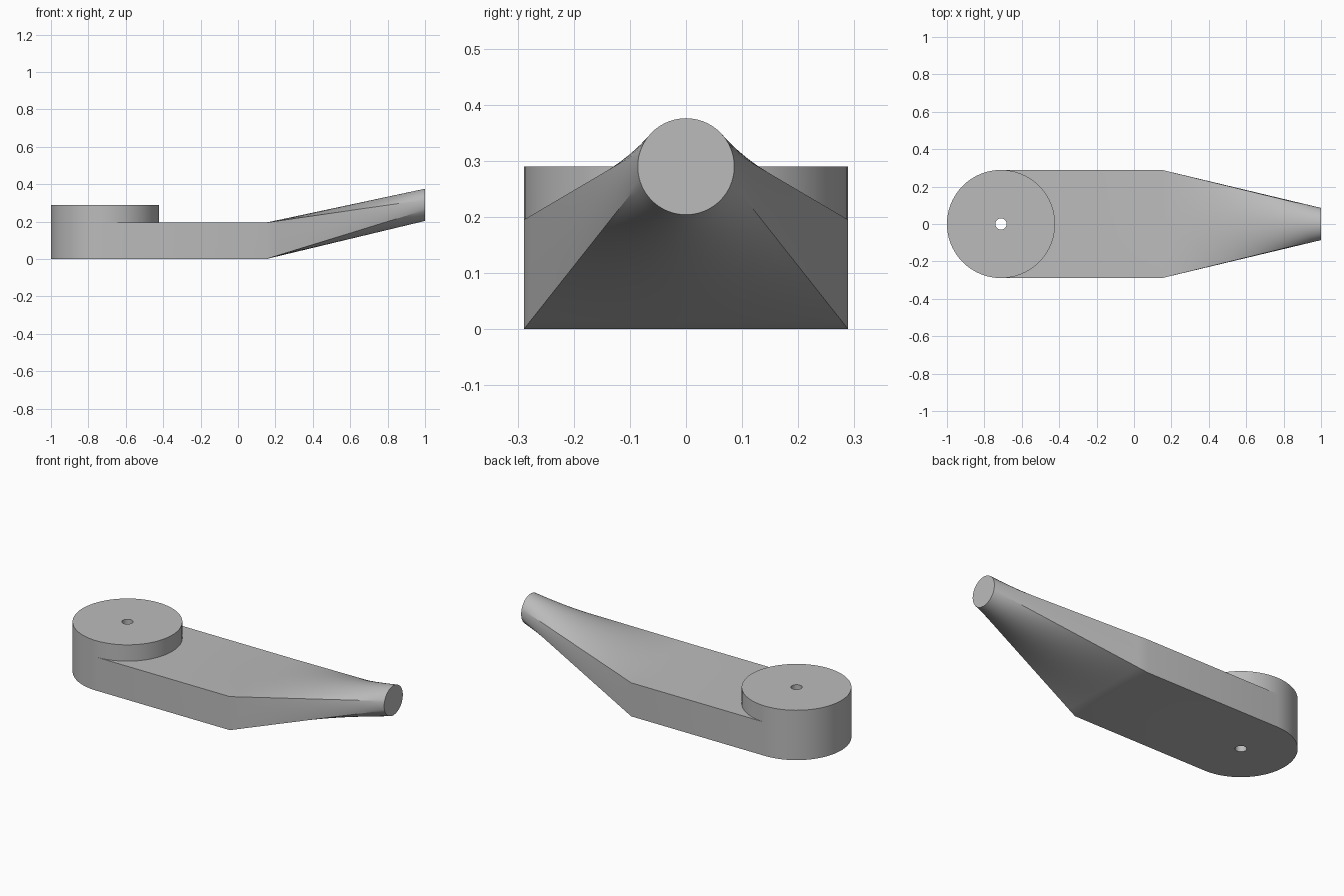
import bpy, bmesh
from math import atan2, cos, sin, pi, radians
from mathutils import Vector

cube = bpy.data.objects.get("Cube")
if cube:
    bpy.data.objects.remove(cube)

HUB_X, HUB_R, HUB_H = -0.711, 0.289, 0.29
ARM_H, BEND_X = 0.195, 0.15
TIP_R, TIP_Z = 0.086, 0.29

grey = bpy.data.materials.new("plain grey")
grey.diffuse_color = (0.5, 0.5, 0.5, 1)
grey.use_nodes = True
grey.node_tree.nodes["Principled BSDF"].inputs["Base Color"].default_value = (0.5, 0.5, 0.5, 1)


def add_object(name, bm):
    bmesh.ops.recalc_face_normals(bm, faces=bm.faces)
    mesh = bpy.data.meshes.new(name)
    bm.to_mesh(mesh)
    bm.free()
    mesh.materials.append(grey)
    obj = bpy.data.objects.new(name, mesh)
    bpy.context.collection.objects.link(obj)
    return obj


def cylinder(name, radius, bottom, top, sides):
    bm = bmesh.new()
    bmesh.ops.create_cone(bm, cap_ends=True, segments=sides, radius1=radius,
                          radius2=radius, depth=top - bottom)
    bmesh.ops.translate(bm, verts=bm.verts, vec=(HUB_X, 0, (top + bottom) / 2))
    return add_object(name, bm)


# Matching rectangle and circle outlines, one section per rectangle side
corner = atan2(ARM_H / 2, HUB_R)
angles = [-corner, corner, pi - corner, pi + corner, 2 * pi - corner]
corners = [Vector((y, z)) for y, z in
           [(HUB_R, 0), (HUB_R, ARM_H), (-HUB_R, ARM_H), (-HUB_R, 0), (HUB_R, 0)]]
rectangle, circle = [], []
for side, steps in enumerate([10, 28, 10, 28]):
    for i in range(steps):
        t = i / steps
        a = angles[side] + t * (angles[side + 1] - angles[side])
        rectangle.append(corners[side].lerp(corners[side + 1], t))
        circle.append(Vector((TIP_R * cos(a), TIP_Z + TIP_R * sin(a))))

# Arm: straight rectangular bar, then a ruled transition to the round tip
bm = bmesh.new()
stations = [(HUB_X, 0)] + [(BEND_X + (1 - BEND_X) * i / 16, i / 16) for i in range(17)]
rings = []
for x, t in stations:
    points = [r.lerp(c, t) for r, c in zip(rectangle, circle)]
    rings.append([bm.verts.new((x, p.x, p.y)) for p in points])
count = len(rectangle)
for a, b in zip(rings, rings[1:]):
    for i in range(count):
        j = (i + 1) % count
        bm.faces.new((a[i], a[j], b[j], b[i]))
bm.faces.new(rings[0])
bm.faces.new(rings[-1])
arm = add_object("arm_with_hub", bm)

# Round hub joined to the arm, then drilled through
hub = cylinder("hub_helper", HUB_R, 0, HUB_H, 96)
drill = cylinder("drill_helper", 0.03, -0.1, 0.5, 32)
for helper, operation in ((hub, 'UNION'), (drill, 'DIFFERENCE')):
    mod = arm.modifiers.new(operation.title(), 'BOOLEAN')
    mod.object, mod.operation, mod.solver = helper, operation, 'EXACT'

bpy.ops.object.select_all(action='DESELECT')
arm.select_set(True)
bpy.context.view_layer.objects.active = arm
for mod in list(arm.modifiers):
    bpy.ops.object.modifier_apply(modifier=mod.name)
for helper in (hub, drill):
    bpy.data.objects.remove(helper)
bpy.ops.object.shade_smooth_by_angle(angle=radians(20))
